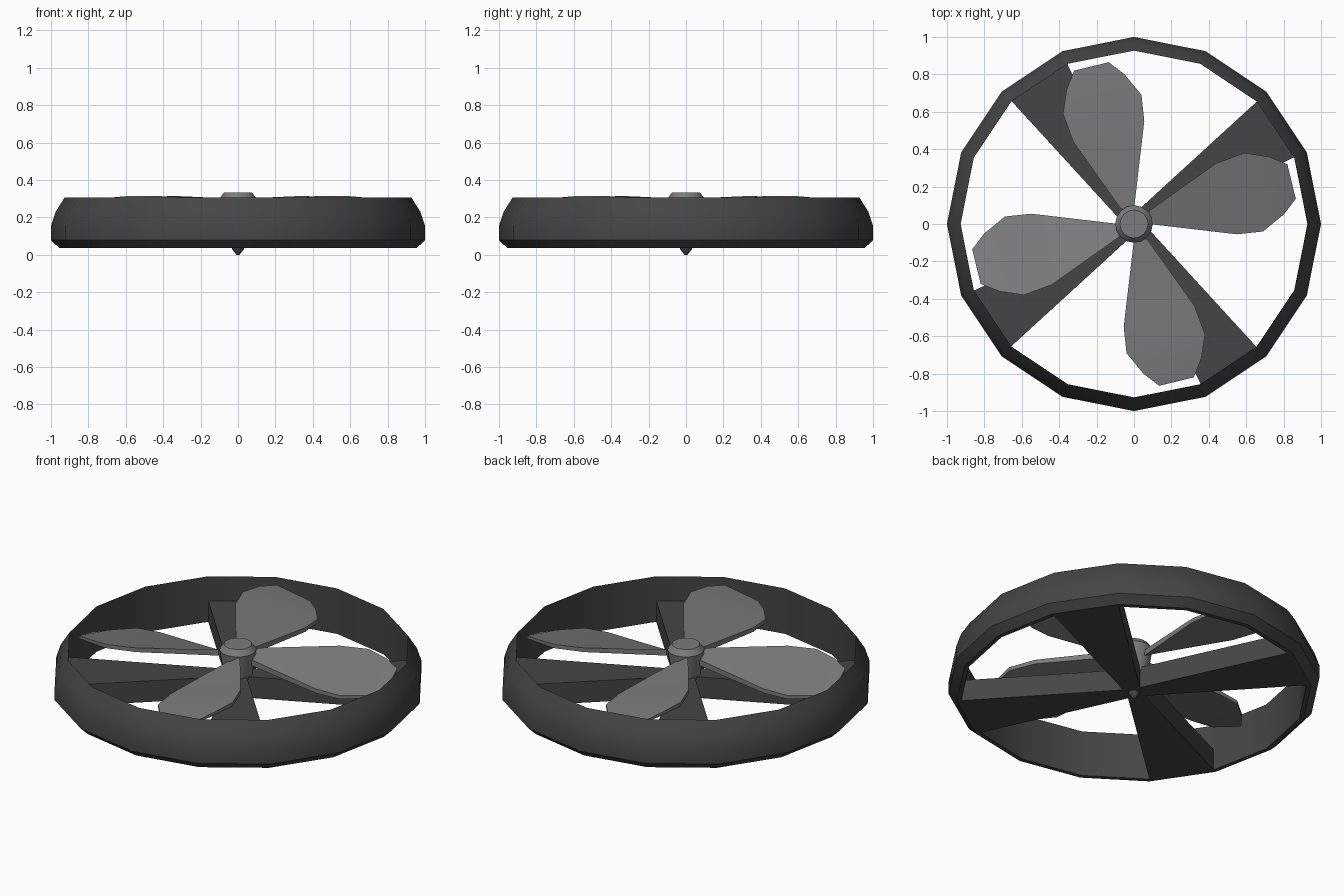
import bpy, bmesh, math
from mathutils import Matrix

if "Cube" in bpy.data.objects:
    bpy.data.objects.remove(bpy.data.objects["Cube"])


def material(name, v):
    m = bpy.data.materials.new(name)
    m.diffuse_color = (v, v, v, 1)
    m.use_nodes = True
    m.node_tree.nodes["Principled BSDF"].inputs["Base Color"].default_value = m.diffuse_color
    return m


DARK = material("dark_grey", 0.06)
LIGHT = material("mid_grey", 0.2)


def make(name, verts, faces, mat, smooth=None):
    me = bpy.data.meshes.new(name)
    bm = bmesh.new()
    vs = [bm.verts.new(v) for v in verts]
    for f in faces:
        bm.faces.new([vs[i] for i in f])
    bmesh.ops.remove_doubles(bm, verts=bm.verts, dist=1e-5)
    bmesh.ops.recalc_face_normals(bm, faces=bm.faces)
    bm.to_mesh(me)
    bm.free()
    ob = bpy.data.objects.new(name, me)
    bpy.context.collection.objects.link(ob)
    me.materials.append(mat)
    if smooth:
        bpy.ops.object.select_all(action='DESELECT')
        bpy.context.view_layer.objects.active = ob
        ob.select_set(True)
        bpy.ops.object.shade_smooth_by_angle(angle=math.radians(smooth))
    return ob


def lathe(name, profile, sides, mat, closed, smooth):
    n = len(profile)
    verts = [(r * math.cos(2 * math.pi * i / sides), r * math.sin(2 * math.pi * i / sides), z)
             for i in range(sides) for r, z in profile]
    faces = []
    for i in range(sides):
        a, b = i * n, (i + 1) % sides * n
        for j in range(n if closed else n - 1):
            k = (j + 1) % n
            faces.append((a + j, a + k, b + k, b + j))
    if not closed:
        faces += [[i * n + e for i in range(sides)] for e in (0, n - 1)]
    return make(name, verts, faces, mat, smooth)


def loft(name, sections, mat, turn, smooth=None):
    # Each section is a loop of four points, capped at both ends
    rot = Matrix.Rotation(turn, 4, 'Z')
    verts = [p for s in sections for p in s]
    faces = [(0, 1, 2, 3), tuple(len(verts) - 4 + i for i in range(4))]
    for s in range(len(sections) - 1):
        for i in range(4):
            a, b = s * 4 + i, s * 4 + (i + 1) % 4
            faces.append((a, b, b + 4, a + 4))
    ob = make(name, verts, faces, mat, smooth)
    ob.data.transform(rot)
    return ob


# Outer duct ring, sharp top lip and chamfered underside
lathe("duct_ring", [(0.93, 0.035), (0.955, 0.035), (1.0, 0.078), (1.0, 0.155),
                    (0.975, 0.23), (0.927, 0.306)], 16, DARK, True, 30)

# Hub with bevelled cap, and the pointed foot under it
lathe("hub", [(0.075, 0.14), (0.1, 0.3), (0.075, 0.332)], 16, LIGHT, False, 40)
lathe("hub_foot", [(0.008, 0.0), (0.032, 0.03), (0.036, 0.1)], 8, DARK, False, 40)

# Blade stations from root to tip: low edge, high edge
STATIONS = [((0.08, 0.0, 0.262), (0.08, 0.07, 0.302)),
            ((0.55, -0.055, 0.232), (0.44, 0.325, 0.314)),
            ((0.69, -0.04, 0.226), (0.59, 0.38, 0.314)),
            ((0.80, 0.05, 0.22), (0.72, 0.36, 0.302)),
            ((0.865, 0.135, 0.222), (0.82, 0.32, 0.282))]
THICK = [0.035, 0.025, 0.022, 0.018, 0.015]

blade_sections = []
for (lo, hi), t in zip(STATIONS, THICK):
    blade_sections.append([lo, hi, (hi[0], hi[1], hi[2] - t), (lo[0], lo[1], lo[2] - t)])


# Wedge strut section: distance along the arm, half width
def strut_section(d, w):
    a = math.radians(33.75)
    c, s = math.cos(a), math.sin(a)
    return [(d * c - n * s, d * s + n * c, z)
            for n, z in ((-w, 0.035), (w, 0.035), (w, 0.16), (-w, 0.16))]


# Four struts and four blades
for i in range(4):
    turn = i * math.pi / 2
    loft(f"strut_{i + 1}", [strut_section(0.0, 0.04), strut_section(0.92, 0.181)], DARK, turn)
    loft(f"blade_{i + 1}", blade_sections, LIGHT, turn, 30)
